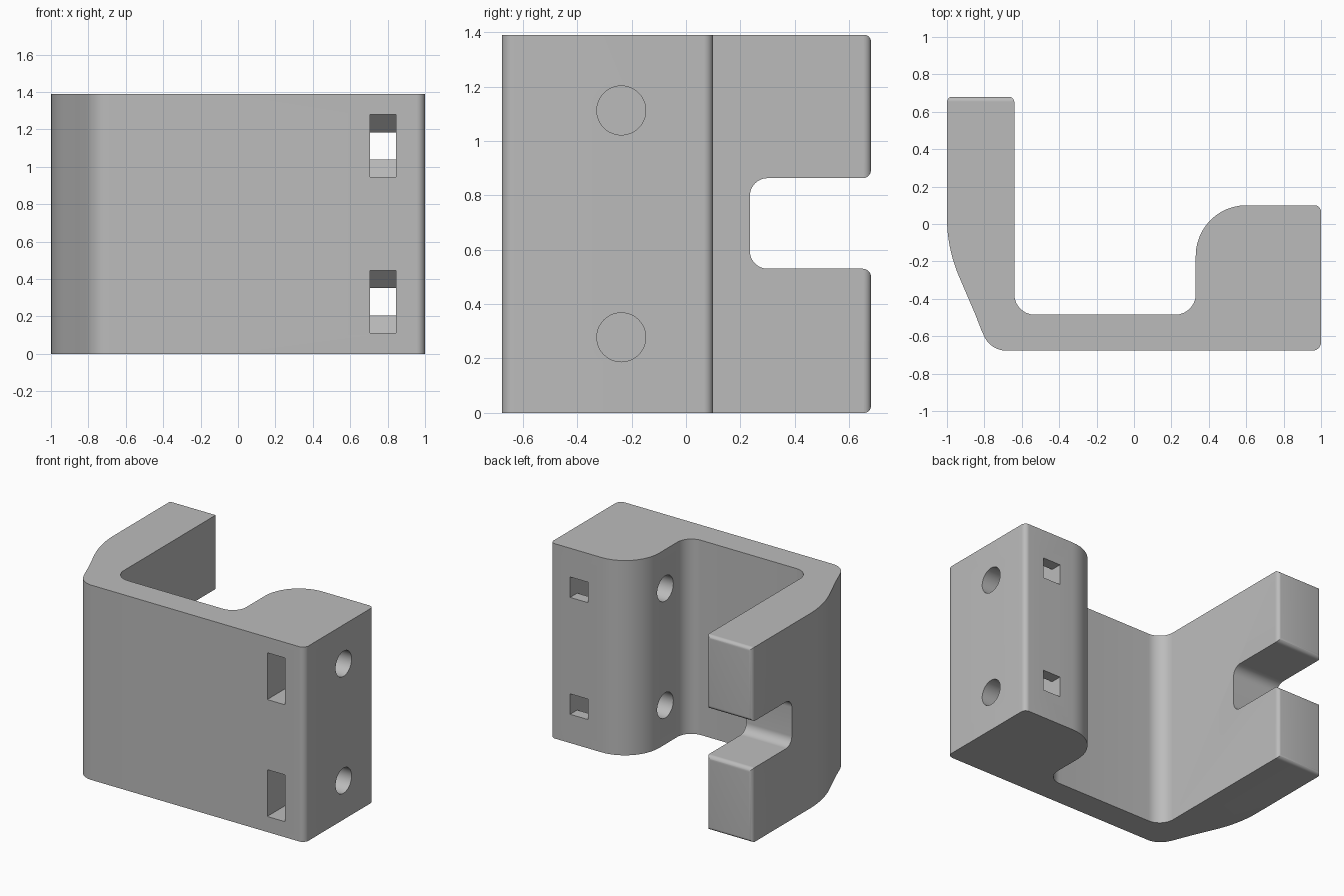
import bpy, bmesh, math
from mathutils import Vector

cube = bpy.data.objects.get("Cube")
if cube:
    bpy.data.objects.remove(cube, do_unlink=True)

grey = bpy.data.materials.new("plain_grey")
grey.use_nodes = True
grey.diffuse_color = (0.5, 0.5, 0.5, 1)
grey.node_tree.nodes["Principled BSDF"].inputs["Base Color"].default_value = (0.5, 0.5, 0.5, 1)


def rounded(corners):
    """Outline from (u, v, radius) corners, each rounded by a tangent arc."""
    pts = []
    for i, (u, v, r) in enumerate(corners):
        p = Vector((u, v))
        if r == 0:
            pts.append(p)
            continue
        a = (Vector(corners[i - 1][:2]) - p).normalized()
        b = (Vector(corners[(i + 1) % len(corners)][:2]) - p).normalized()
        half = a.angle(b) / 2
        centre = p + (a + b).normalized() * (r / math.sin(half))
        start = p + a * (r / math.tan(half)) - centre
        end = p + b * (r / math.tan(half)) - centre
        steps = 12
        sweep = math.pi - 2 * half
        for k in range(steps + 1):
            t = k / steps
            pts.append(centre + (start * math.sin((1 - t) * sweep)
                                 + end * math.sin(t * sweep)) / math.sin(sweep))
    return pts


def prism(name, outline, axis, low, high):
    """Extrude an outline along x (outline in y, z) or z (outline in x, y)."""
    bm = bmesh.new()
    place = (lambda p: (low, p.x, p.y)) if axis == "x" else (lambda p: (p.x, p.y, low))
    face = bm.faces.new([bm.verts.new(place(p)) for p in outline])
    new = bmesh.ops.extrude_face_region(bm, geom=[face])["geom"]
    shift = Vector((high - low, 0, 0)) if axis == "x" else Vector((0, 0, high - low))
    bmesh.ops.translate(bm, vec=shift, verts=[g for g in new if isinstance(g, bmesh.types.BMVert)])
    bmesh.ops.recalc_face_normals(bm, faces=bm.faces)
    mesh = bpy.data.meshes.new(name)
    bm.to_mesh(mesh)
    bm.free()
    obj = bpy.data.objects.new(name, mesh)
    bpy.context.collection.objects.link(obj)
    mesh.materials.append(grey)
    return obj


def combine(body, tool, operation):
    """Apply a boolean and discard the helper."""
    mod = body.modifiers.new("cut", "BOOLEAN")
    mod.operation, mod.object, mod.solver = operation, tool, "EXACT"
    bpy.context.view_layer.objects.active = body
    bpy.ops.object.modifier_apply(modifier=mod.name)
    bpy.data.objects.remove(tool, do_unlink=True)


# Plan of the bracket: hooked arm, web and thick mounting block
plan = rounded([
    (-1, 0.681, 0.03), (-1, -0.13, 0.8), (-0.85, -0.48, 0),
    (-0.815, -0.57, 0), (-0.765, -0.677, 0.13), (1, -0.677, 0.045),
    (1, 0.1, 0.035), (0.33, 0.1, 0.27), (0.33, -0.485, 0.11),
    (-0.64, -0.485, 0.11), (-0.64, 0.681, 0.03),
])
bracket = prism("bracket", plan, "z", -0.2, 1.6)

# Side outline: full height, with the rounded notch in the arm tip
side = rounded([
    (-1, 0, 0), (0.68, 0, 0.025), (0.68, 0.53, 0.03), (0.235, 0.53, 0.065),
    (0.235, 0.863, 0.065), (0.68, 0.863, 0.03), (0.68, 1.39, 0.025), (-1, 1.39, 0),
])
combine(bracket, prism("side_outline", side, "x", -1.3, 1.3), "INTERSECT")

# Two slots through the block, wide at the front, and two cross holes
for z in (0.278, 1.112):
    upper = [(-0.8, 0.167), (-0.075, 0.167), (0.02, 0.073), (0.2, 0.073)]
    slot = [Vector((y, z + h)) for y, h in upper] + [Vector((y, z - h)) for y, h in reversed(upper)]
    combine(bracket, prism("slot_cutter", slot, "x", 0.705, 0.845), "DIFFERENCE")
    ring = [Vector((-0.238 + 0.09 * math.cos(a), z + 0.09 * math.sin(a)))
            for a in (math.tau * k / 48 for k in range(48))]
    combine(bracket, prism("hole_cutter", ring, "x", 0.2, 1.2), "DIFFERENCE")

# Smooth rounded faces, sharp edges
bpy.ops.object.select_all(action="DESELECT")
bracket.select_set(True)
bpy.context.view_layer.objects.active = bracket
bpy.ops.object.shade_smooth_by_angle(angle=math.radians(30))
